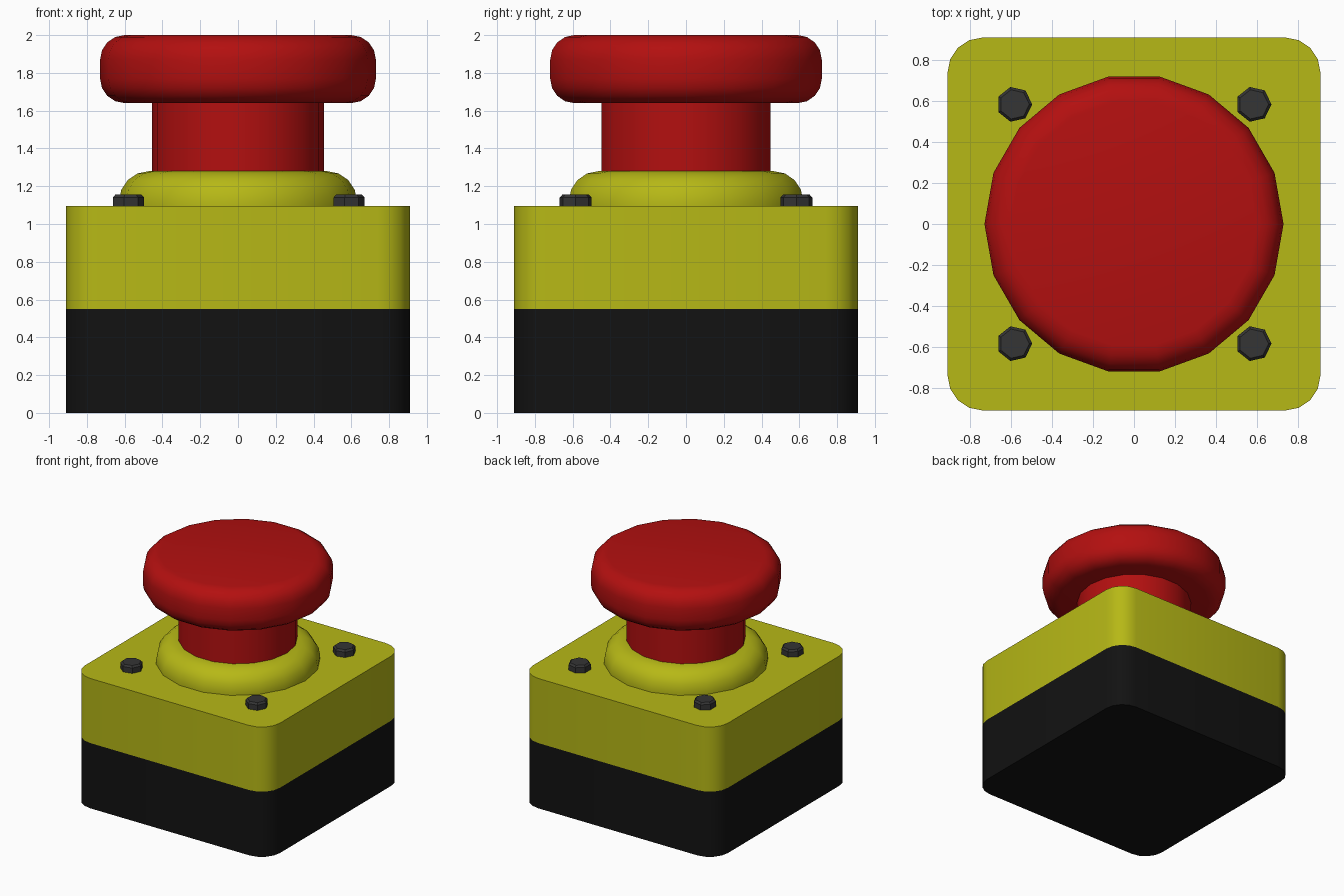
import bpy, bmesh
from math import cos, sin, tau, pi, radians

if "Cube" in bpy.data.objects:
    bpy.data.objects.remove(bpy.data.objects["Cube"])


def material(name, rgb):
    m = bpy.data.materials.new(name)
    m.diffuse_color = (*rgb, 1)
    m.use_nodes = True
    m.node_tree.nodes["Principled BSDF"].inputs["Base Color"].default_value = m.diffuse_color
    return m


YELLOW = material("yellow_plastic", (0.47, 0.48, 0.008))
RED = material("red_plastic", (0.45, 0.005, 0.005))
BLACK = material("black_plastic", (0.006, 0.006, 0.006))
STEEL = material("dark_steel", (0.035, 0.035, 0.035))


def finish(bm, name, mat):
    bmesh.ops.recalc_face_normals(bm, faces=bm.faces[:])
    me = bpy.data.meshes.new(name)
    bm.to_mesh(me)
    bm.free()
    ob = bpy.data.objects.new(name, me)
    bpy.context.collection.objects.link(ob)
    me.materials.append(mat)
    bpy.ops.object.select_all(action='DESELECT')
    ob.select_set(True)
    bpy.context.view_layer.objects.active = ob
    bpy.ops.object.shade_smooth_by_angle(angle=radians(32))
    return ob


def rounded_box(name, half, z0, z1, radius, mat, round_top):
    bm = bmesh.new()
    bmesh.ops.create_cube(bm, size=2)
    for v in bm.verts:
        v.co = (v.co.x * half, v.co.y * half, z1 if v.co.z > 0 else z0)
    edges = []
    for e in bm.edges:
        za, zb = (v.co.z for v in e.verts)
        if za != zb or (round_top and za == z1):
            edges.append(e)
    bmesh.ops.bevel(bm, geom=edges, offset=radius, segments=4, profile=0.5,
                    affect='EDGES', clamp_overlap=True)
    return finish(bm, name, mat)


def lathe(name, profile, sides, mat, x=0, y=0):
    bm = bmesh.new()
    rings = [[bm.verts.new((x + r * cos(tau * i / sides), y + r * sin(tau * i / sides), z))
              for i in range(sides)] for r, z in profile]
    for a, b in zip(rings, rings[1:]):
        for i in range(sides):
            j = (i + 1) % sides
            bm.faces.new((a[i], a[j], b[j], b[i]))
    bm.faces.new(rings[0])
    bm.faces.new(rings[-1])
    return finish(bm, name, mat)


def arc(r, z, radius, a0, a1, steps=4):
    angles = [radians(a0 + (a1 - a0) * i / steps) for i in range(steps + 1)]
    return [(r + radius * cos(a), z + radius * sin(a)) for a in angles]


# Housing: black lower box and yellow rounded cover
rounded_box("base_box", 0.91, 0, 0.55, 0.17, BLACK, False)
rounded_box("cover", 0.91, 0.55, 1.095, 0.17, YELLOW, True)

# Domed collar around the stem
lathe("collar", [(0.63, 1.09)] + arc(0.47, 1.12, 0.16, 0, 90), 18, YELLOW)

# Push button: stem and mushroom cap
lathe("button_stem", [(0.455, 1.26), (0.455, 1.65)], 18, RED)
lathe("button_cap", arc(0.60, 1.77, 0.13, -90, 0) + arc(0.60, 1.87, 0.13, 0, 90), 18, RED)

# Corner bolts
for sx, x_name in ((-1, "left"), (1, "right")):
    for sy, y_name in ((-1, "front"), (1, "back")):
        lathe(f"bolt_{y_name}_{x_name}",
              [(0.087, 1.085), (0.087, 1.14), (0.073, 1.155)], 7, STEEL,
              sx * 0.584, sy * 0.584)
